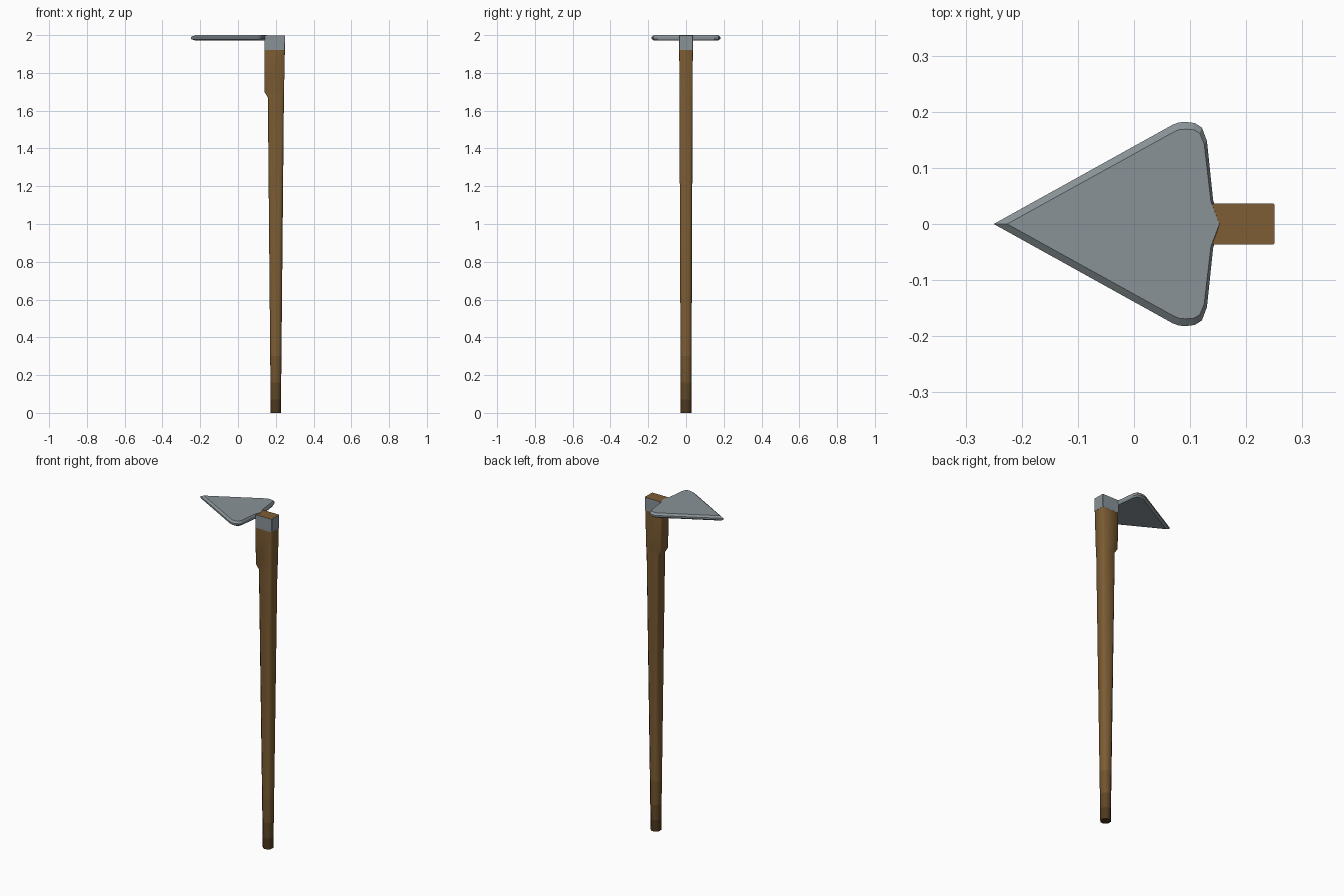
import bpy, math

if "Cube" in bpy.data.objects:
    bpy.data.objects.remove(bpy.data.objects["Cube"])


def material(name, rgb):
    m = bpy.data.materials.new(name)
    m.diffuse_color = (*rgb, 1)
    m.use_nodes = True
    m.node_tree.nodes["Principled BSDF"].inputs["Base Color"].default_value = m.diffuse_color
    return m


steel = material("steel", (0.25, 0.29, 0.31))
wood = material("wood", (0.205, 0.11, 0.034))
wood_dim = material("wood_dim", (0.165, 0.088, 0.027))
wood_dark = material("wood_dark", (0.115, 0.062, 0.020))
wood_darkest = material("wood_darkest", (0.075, 0.040, 0.013))


def loft(name, rings, mats):
    """Skin a stack of equal-length closed rings and cap both ends."""
    n = len(rings[0])
    verts = [p for r in rings for p in r]
    faces = [tuple(reversed(range(n))), tuple(range(len(verts) - n, len(verts)))]
    for k in range(len(rings) - 1):
        for i in range(n):
            j = (i + 1) % n
            faces.append((k * n + i, k * n + j, (k + 1) * n + j, (k + 1) * n + i))
    mesh = bpy.data.meshes.new(name)
    mesh.from_pydata(verts, [], faces)
    for m in mats:
        mesh.materials.append(m)
    ob = bpy.data.objects.new(name, mesh)
    bpy.context.collection.objects.link(ob)
    return ob


def section(z, x0, x1, h, c):
    """Rectangle with chamfered corners, counter-clockwise from above."""
    return [(x0 + c, -h, z), (x1 - c, -h, z), (x1, -h + c, z), (x1, h - c, z),
            (x1 - c, h, z), (x0 + c, h, z), (x0, h - c, z), (x0, -h + c, z)]


# Handle: eight-sided grip growing into a square head with a step on the blade side
def shaft(z):
    t = z / 1.67
    return section(z, 0.173 - 0.015 * t, 0.227 + 0.016 * t,
                   0.028 + 0.007 * t, 0.016 - 0.008 * t)


rings = [shaft(z) for z in (0, 0.07, 0.16, 0.30, 1.67)]
rings += [section(1.70, 0.140, 0.2435, 0.035, 0.005),
          section(1.92, 0.139, 0.248, 0.036, 0.003)]
handle = loft("handle", rings, [wood, wood_dim, wood_dark, wood_darkest])
for p in handle.data.polygons:
    z = p.center.z
    p.material_index = 3 if z < 0.07 else 2 if z < 0.16 else 1 if z < 0.30 else 0

# Socket: steel collar with the wood end showing on top
socket = loft("socket", [section(1.92, 0.139, 0.249, 0.0365, 0.002),
                         section(1.998, 0.139, 0.250, 0.0365, 0.002)], [steel, wood])
for p in socket.data.polygons:
    p.material_index = 1 if p.normal.z > 0.9 else 0

# Blade: pointed leaf with a bevelled edge all round, mirrored across y
edge = [(-0.25, 0), (0.069, 0.177), (0.080, 0.181), (0.092, 0.182), (0.108, 0.180),
        (0.121, 0.172), (0.130, 0.148), (0.141, 0.043), (0.153, 0)]
flat = [(-0.226, 0), (0.069, 0.163), (0.080, 0.168), (0.092, 0.169), (0.106, 0.168),
        (0.117, 0.162), (0.125, 0.143), (0.137, 0.040), (0.152, 0)]


def outline(half, z):
    low = [(x, -y, z) for x, y in half]
    high = [(x, y, z) for x, y in half[-2:0:-1]]
    return low + high


blade = loft("blade", [outline(flat, 1.971), outline(edge, 1.980),
                       outline(edge, 1.990), outline(flat, 2.0)], [steel])

# Soft shading on the round grip only
bpy.context.view_layer.objects.active = handle
handle.select_set(True)
bpy.ops.object.shade_smooth_by_angle(angle=math.radians(50))
handle.select_set(False)
